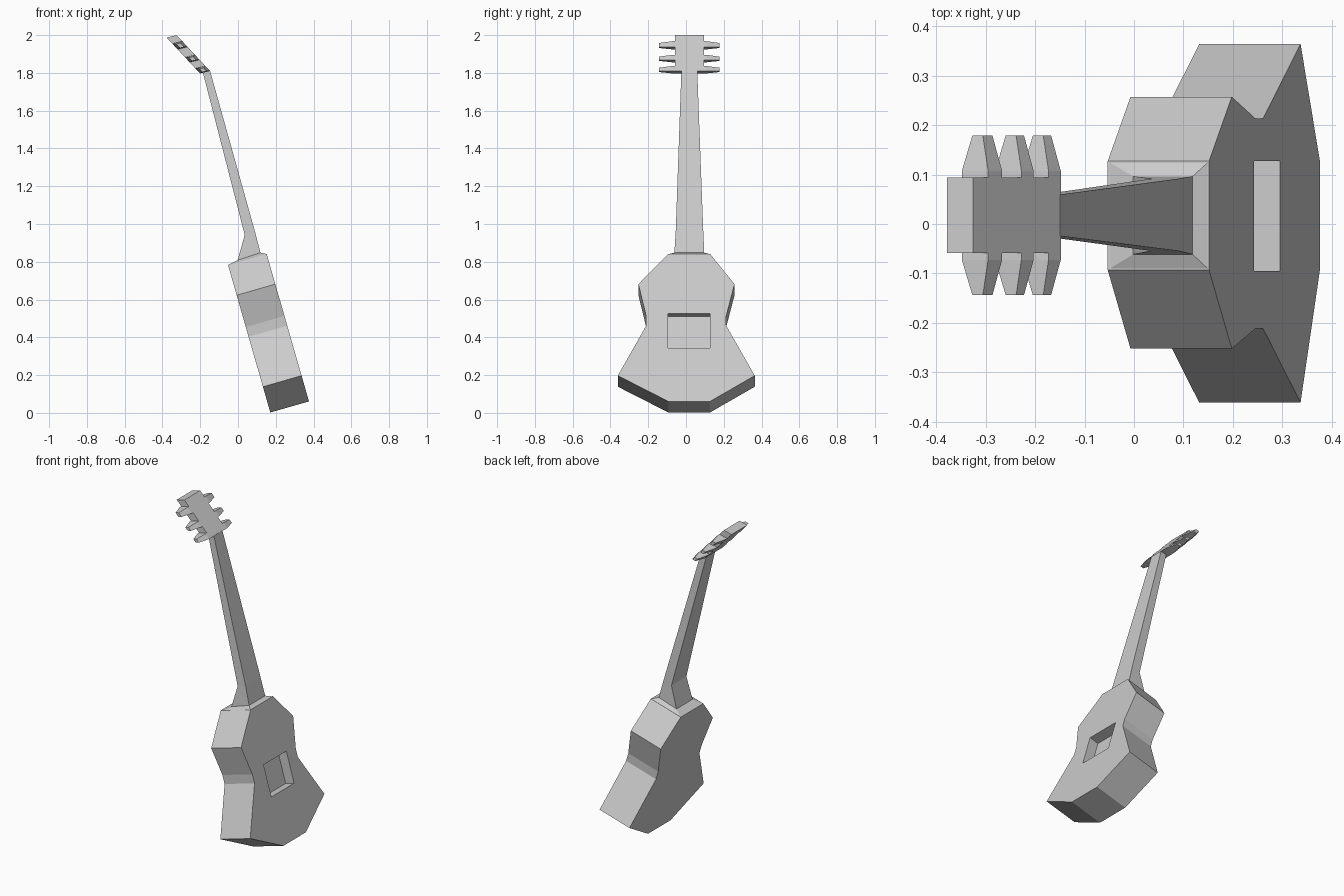
import bpy, bmesh
from math import radians, sin, cos
from mathutils import Vector

if "Cube" in bpy.data.objects:
    bpy.data.objects.remove(bpy.data.objects["Cube"])

TILT = radians(16)
ORIGIN = Vector((0.171, 0, 0.002))
UP = Vector((-sin(TILT), 0, cos(TILT)))      # along the leaning instrument
OUT = Vector((cos(TILT), 0, sin(TILT)))      # out of the sound board
MID = 0.0175                                 # centre line of neck and head


def lean(s, t, y):
    return ORIGIN + UP * s + OUT * t + Vector((0, y, 0))


def loft(name, rings):
    """Closed solid through rings of equal point count."""
    bm = bmesh.new()
    loops = [[bm.verts.new(p) for p in ring] for ring in rings]
    n = len(loops[0])
    for a, b in zip(loops, loops[1:]):
        for i in range(n):
            j = (i + 1) % n
            bm.faces.new((a[i], a[j], b[j], b[i]))
    bm.faces.new(loops[0])
    bm.faces.new(loops[-1])
    bmesh.ops.recalc_face_normals(bm, faces=bm.faces)
    mesh = bpy.data.meshes.new(name)
    bm.to_mesh(mesh)
    bm.free()
    ob = bpy.data.objects.new(name, mesh)
    bpy.context.collection.objects.link(ob)
    return ob


def section(s0, t0, s1, t1, y0, y1):
    """Four-sided ring from back edge (s0, t0) to front edge (s1, t1)."""
    return [lean(s0, t0, y0), lean(s1, t1, y0), lean(s1, t1, y1), lean(s0, t0, y1)]


# Body: waisted outline extruded through its thickness
DEPTH = 0.213
half = [(0, 0.11), (0.142, 0.3625), (0.417, 0.212), (0.471, 0.212),
        (0.646, 0.2545), (0.813, 0.11)]
shift = [0.017, 0.0015, 0.001, 0.001, 0.0025, 0.017]
outline = [(s, w + d) for (s, w), d in zip(half, shift)]
outline += [(s, d - w) for (s, w), d in reversed(list(zip(half, shift)))]
body = loft("body", [[lean(s, t, y) for s, y in outline] for t in (0, DEPTH)])

# Square sound hole cut into the front
cutter = loft("sound_hole_cutter", [section(s, DEPTH - 0.06, s, DEPTH + 0.05, -0.095, 0.127)
                                    for s in (0.293, 0.485)])
cutter.hide_render = True
cutter.hide_viewport = True
cut = body.modifiers.new("sound_hole", 'BOOLEAN')
cut.object = cutter
cut.solver = 'EXACT'

# Neck: sloped shoulder, heel, then long taper up to the head
loft("neck", [
    section(0.812, 0.001, 0.812, 0.212, -0.092, 0.126),
    section(0.823, 0.056, 0.828, 0.183, MID - 0.079, MID + 0.079),
    section(0.941, 0.129, 0.941, 0.186, MID - 0.072, MID + 0.074),
    section(1.828, 0.153, 1.828, 0.192, MID - 0.042, MID + 0.042),
])

# Head: slanted block bent back from the neck
LOW = Vector((-0.148, MID, 1.81))
RISE = Vector((-0.177, 0, 0.19))
BACK = Vector((-0.053, 0, -0.013))


def head_ring(h0, h1, y, thick=1.0):
    a = (1 - thick) / 2
    side = Vector((0, y, 0))
    return [LOW + RISE * h + BACK * b + side
            for h, b in ((h0, a), (h1, a), (h1, 1 - a), (h0, 1 - a))]


loft("head", [head_ring(0, 1, -0.0765), head_ring(0, 1, 0.0765)])

# Three pairs of tuning pegs, thinner at the tips
for i, (h0, h1) in enumerate([(0.0, 0.14), (0.31, 0.45), (0.67, 0.83)]):
    for label, sign in (("left", -1), ("right", 1)):
        loft(f"tuning_peg_{label}_{i + 1}",
             [head_ring(h0, h1, sign * 0.07),
              head_ring(h0, h1, sign * 0.09),
              head_ring(h0 + 0.02, h1 - 0.03, sign * 0.161, 0.4)])
